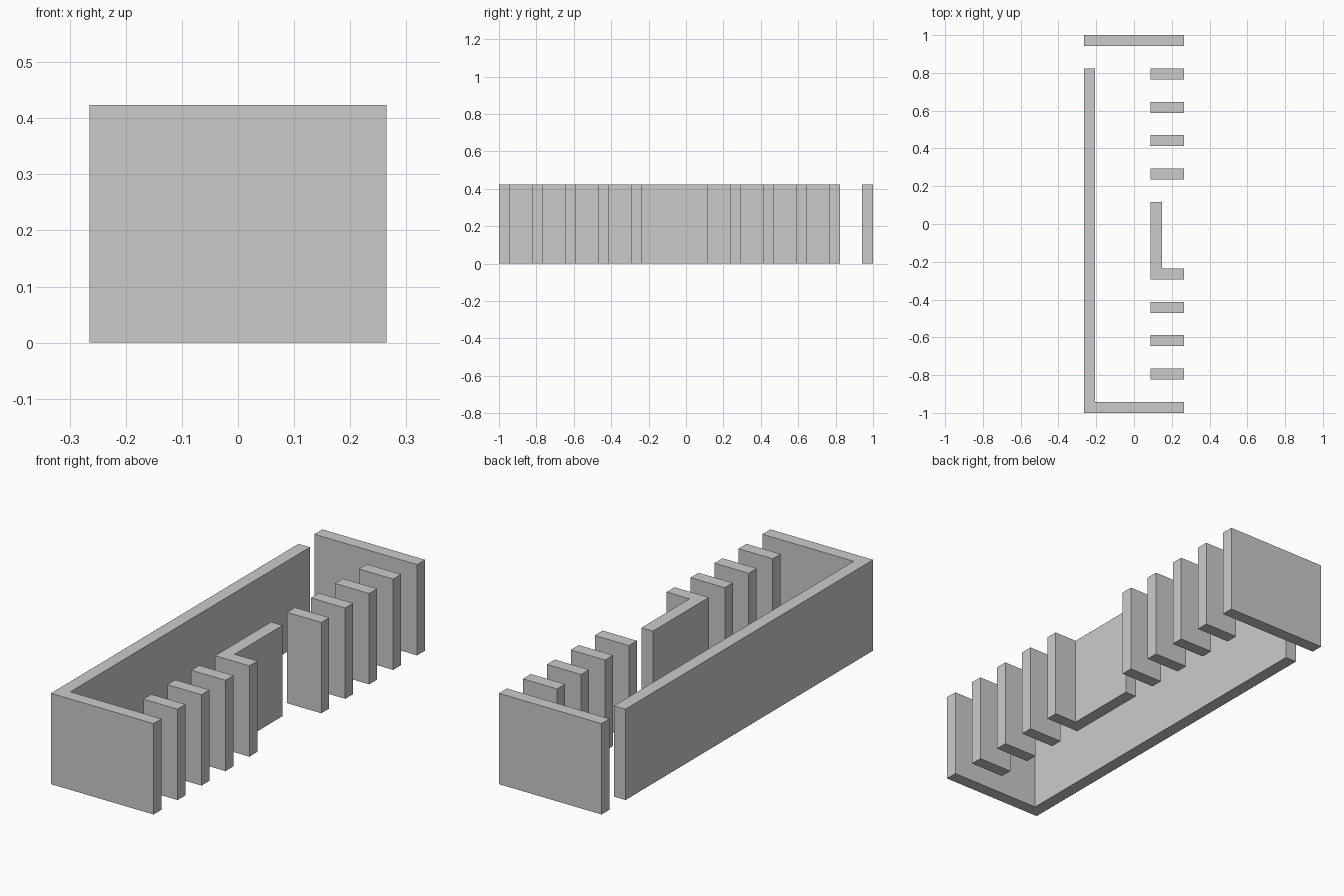
import bpy
import bmesh

if "Cube" in bpy.data.objects:
    bpy.data.objects.remove(bpy.data.objects["Cube"])

U = 1 / 17          # wall thickness, the module of the whole plan
HEIGHT = 7.2 * U


def extrude_plan(name, outline):
    """Raise a counter-clockwise plan outline (in modules) to wall height."""
    bm = bmesh.new()
    base = bm.faces.new([bm.verts.new((x * U, y * U, 0)) for x, y in outline])
    top = bmesh.ops.extrude_face_region(bm, geom=[base], use_keep_orig=True)
    verts = [g for g in top["geom"] if isinstance(g, bmesh.types.BMVert)]
    bmesh.ops.translate(bm, verts=verts, vec=(0, 0, HEIGHT))
    bmesh.ops.recalc_face_normals(bm, faces=bm.faces)
    mesh = bpy.data.meshes.new(name)
    bm.to_mesh(mesh)
    bm.free()
    obj = bpy.data.objects.new(name, mesh)
    bpy.context.collection.objects.link(obj)
    return obj


def slab(name, x0, x1, y0, y1):
    return extrude_plan(name, [(x0, y0), (x1, y0), (x1, y1), (x0, y1)])


def corner(name, x0, x1, y0, y1):
    """L-shaped wall: a long leg along y and a short leg along x."""
    return extrude_plan(name, [(x0, y0), (x1, y0), (x1, y0 + 1),
                               (x0 + 1, y0 + 1), (x0 + 1, y1), (x0, y1)])


# Long side wall joined to the front end wall
corner("outer_corner_wall", -4.5, 4.5, -17, 14)

# Free-standing back end wall
slab("back_end_wall", -4.5, 4.5, 16, 17)

# Short inner wall with its divider
corner("inner_corner_wall", 1.5, 4.5, -5, 2)

# Evenly spaced stall dividers
for i, y in enumerate((-14, -11, -8, 4, 7, 10, 13), 1):
    slab(f"stall_divider_{i}", 1.5, 4.5, y, y + 1)
